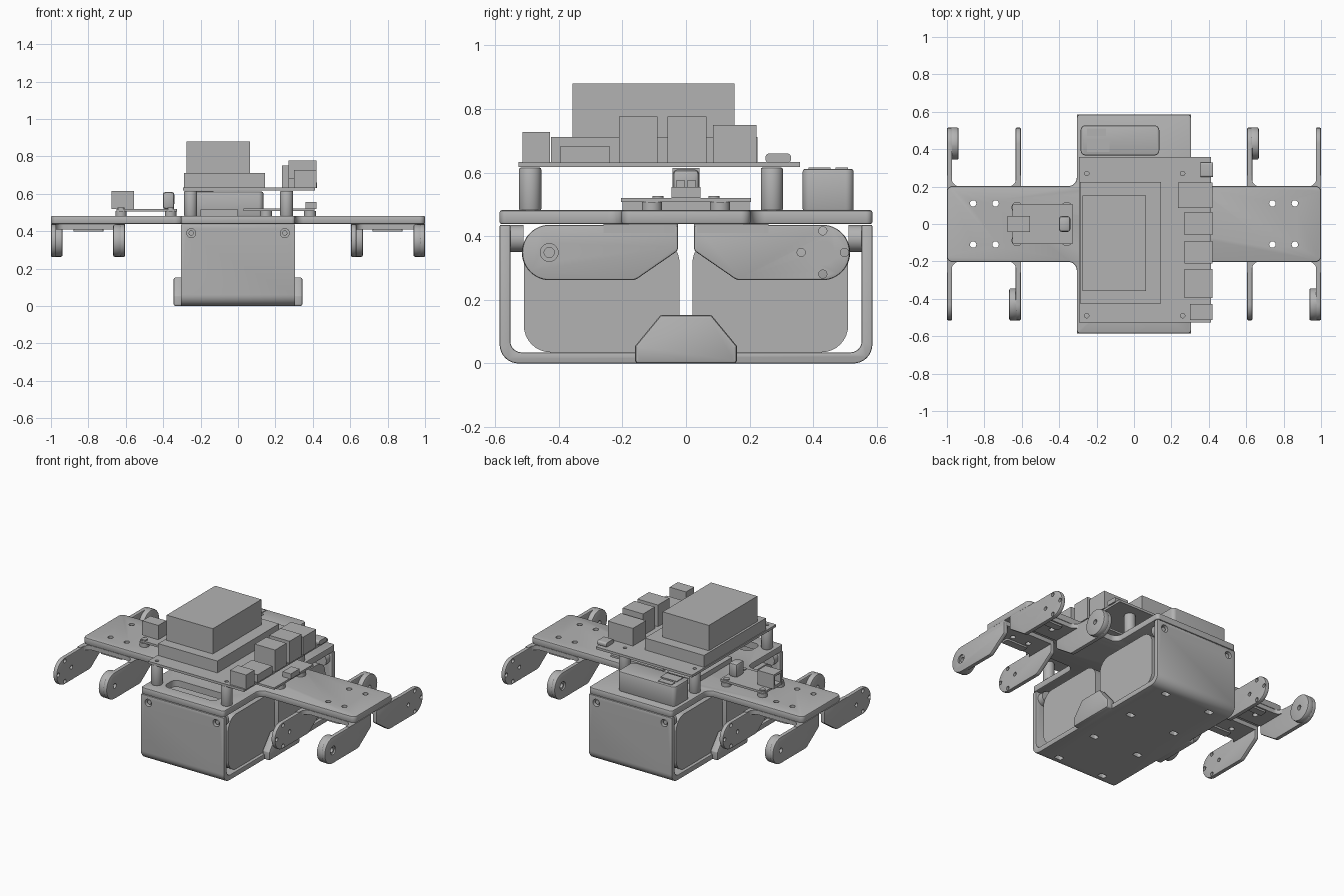
import bpy, bmesh, math
from mathutils import Vector, Matrix

if "Cube" in bpy.data.objects:
    bpy.data.objects.remove(bpy.data.objects["Cube"], do_unlink=True)

grey = bpy.data.materials.new("plain grey")
grey.use_nodes = True
grey.diffuse_color = (0.45, 0.45, 0.45, 1)
grey.node_tree.nodes["Principled BSDF"].inputs["Base Color"].default_value = grey.diffuse_color


def finish(bm, name):
    bmesh.ops.recalc_face_normals(bm, faces=bm.faces)
    mesh = bpy.data.meshes.new(name)
    bm.to_mesh(mesh)
    bm.free()
    mesh.materials.append(grey)
    obj = bpy.data.objects.new(name, mesh)
    bpy.context.collection.objects.link(obj)
    return obj


def rounded(corners, radii, steps=8):
    """Outline with an arc at every corner, convex or concave."""
    if not isinstance(radii, (list, tuple)):
        radii = [radii] * len(corners)
    pts, n = [], len(corners)
    for i, r in enumerate(radii):
        p = Vector(corners[i])
        u = (Vector(corners[i - 1]) - p).normalized()
        v = (Vector(corners[(i + 1) % n]) - p).normalized()
        if r <= 0:
            pts.append(p)
            continue
        half = u.angle(v) / 2
        centre = p + (u + v).normalized() * r / math.sin(half)
        start = p + u * r / math.tan(half) - centre
        turn = math.pi - 2 * half
        if u.x * v.y - u.y * v.x > 0:
            turn = -turn
        for k in range(steps + 1):
            pts.append(centre + Matrix.Rotation(turn * k / steps, 2) @ start)
    return pts


def prism(name, pts, axis, lo, hi):
    """Extrude an outline: (x, y) along z, or (y, z) along x."""
    bm = bmesh.new()
    place = (lambda p, h: (p[0], p[1], h)) if axis == "z" else (lambda p, h: (h, p[0], p[1]))
    face = bm.faces.new([bm.verts.new(place(p, lo)) for p in pts])
    moved = bmesh.ops.extrude_face_region(bm, geom=[face])["geom"]
    step = Vector((0, 0, hi - lo)) if axis == "z" else Vector((hi - lo, 0, 0))
    bmesh.ops.translate(bm, vec=step, verts=[g for g in moved if isinstance(g, bmesh.types.BMVert)])
    return finish(bm, name)


def rect(a0, a1, b0, b1):
    return [(a0, b0), (a1, b0), (a1, b1), (a0, b1)]


def box(name, x0, x1, y0, y1, z0, z1, r=0):
    return prism(name, rounded(rect(x0, x1, y0, y1), r), "z", z0, z1)


def cyl(name, centre, radius, length, axis="z", sides=32):
    bm = bmesh.new()
    bmesh.ops.create_cone(bm, cap_ends=True, segments=sides, radius1=radius, radius2=radius, depth=length)
    turn = {"z": Matrix(), "x": Matrix.Rotation(math.pi / 2, 4, "Y"), "y": Matrix.Rotation(math.pi / 2, 4, "X")}
    bm.transform(Matrix.Translation(centre) @ turn[axis])
    return finish(bm, name)


def apply(obj, mod):
    bpy.context.view_layer.objects.active = obj
    bpy.ops.object.modifier_apply(modifier=mod.name)


def bevel(obj, width):
    mod = obj.modifiers.new("soft edge", "BEVEL")
    mod.width, mod.segments, mod.limit_method = width, 2, "ANGLE"
    mod.angle_limit = math.radians(50)
    apply(obj, mod)
    return obj


def modify(obj, operation, *others):
    for other in others:
        mod = obj.modifiers.new("join", "BOOLEAN")
        mod.operation, mod.object, mod.solver = operation, other, "EXACT"
        apply(obj, mod)
        bpy.data.objects.remove(other, do_unlink=True)
    return obj


SIDES = (-1, 1)
W, D, ARM = 0.306, 0.586, 0.203

# Cross-shaped top plate with arm holes and a cable slot
quarter = [(W, D), (W, ARM), (1, ARM)]
corner_r = [0.02, 0.045, 0.03]
cross = quarter + [(x, -y) for x, y in quarter[::-1]]
cross += [(-x, -y) for x, y in cross]
radii = (corner_r + corner_r[::-1]) * 2
plate = bevel(prism("top_plate", rounded(cross, radii), "z", 0.438, 0.482), 0.007)
holes = [cyl("cutter", (a * x, s * 0.11, 0.45), 0.017, 0.2)
         for a in SIDES for s in SIDES for x in (0.74, 0.86)]
modify(plate, "DIFFERENCE", *holes, box("cutter", -0.2, 0.18, -0.5, -0.38, 0.4, 0.6, 0.04))

# Lower tray bent into a U, with screw holes and floor slots
outer = [(-D, 0.436), (-D, 0), (D, 0), (D, 0.436)]
inner = [(0.552, 0.436), (0.552, 0.035), (-0.552, 0.035), (-0.552, 0.436)]
tray = prism("lower_tray", rounded(outer + inner, [0, 0.06, 0.06, 0, 0, 0.035, 0.035, 0]), "x", -W, W)
bevel(tray, 0.005)
modify(tray, "DIFFERENCE",
       *[cyl("cutter", (a * 0.25, 0, 0.39), 0.024, 1.4, "y") for a in SIDES],
       *[box("cutter", a * 0.17 - 0.026, a * 0.17 + 0.026, y - 0.018, y + 0.018, -0.1, 0.1, 0.012)
         for a in SIDES for y in (-0.5, -0.17, 0.17, 0.5)])
for a in SIDES:
    for s in SIDES:
        cyl("tray_nut", (a * 0.25, s * 0.533, 0.393), 0.042, 0.044, "y")
        cyl("tray_screw", (a * 0.25, s * 0.56, 0.39), 0.014, 0.03, "y")

# Two rounded packs inside the tray
for s in SIDES:
    prism("pack", rounded(rect(s * 0.265 - 0.245, s * 0.265 + 0.245, 0.035, 0.4), 0.085), "x", -0.285, 0.285)

# Clip tabs on the tray sides
tab = [(-0.16, 0), (0.16, 0), (0.16, 0.055), (0.08, 0.152), (-0.08, 0.152), (-0.16, 0.055)]
for a in SIDES:
    bevel(prism("side_tab", rounded(tab, 0.01, 3), "x", *sorted((a * 0.29, a * 0.344))), 0.01)

# Hip brackets: a base under the arm and two hanging ears, one with a bearing boss
ear_corners = [(0.025, 0.436), (0.515, 0.436), (0.515, 0.262), (0.16, 0.262), (0.025, 0.355)]
hub_y, hub_z, thick = 0.43, 0.349, 0.028
for a in SIDES:
    for s in SIDES:
        flange = [(0.605, 0.025), (1, 0.025), (1, 0.26), (0.975, 0.26),
                  (0.975, 0.2), (0.63, 0.2), (0.63, 0.26), (0.605, 0.26)]
        shape = rounded(flange, [0.01, 0.01, 0, 0, 0.045, 0.045, 0, 0])
        base = prism("bracket_base", [(a * x, s * y) for x, y in shape], "z", 0.41, 0.438)
        modify(base, "DIFFERENCE", *[cyl("cutter", (a * x, s * 0.11, 0.42), 0.017, 0.2) for x in (0.74, 0.86)])
        box("bracket_rib", *sorted((a * 0.72, a * 0.88)), *sorted((s * 0.14, s * 0.19)), 0.398, 0.411, 0.01)
        for outside in (True, False):
            face_x, inward = (1, -1) if outside else (0.605, 1)
            shape = [(s * y, z) for y, z in rounded(ear_corners, [0.01, 0.086, 0.086, 0.04, 0.02], 12)]
            ear = prism("bracket_ear", shape, "x", *sorted((a * face_x, a * (face_x + inward * thick))))
            bevel(ear, 0.006)
            hub = Vector((a * face_x, s * hub_y, hub_z))
            if outside == (a * s < 0):
                boss = cyl("bearing_boss", hub + Vector((a * inward * 0.04, 0, 0)), 0.086, 0.044, "x", 48)
                bevel(boss, 0.008)
                modify(ear, "UNION", boss)
                modify(ear, "DIFFERENCE", cyl("cutter", hub, 0.028, 0.02, "x"),
                       cyl("cutter", hub, 0.016, 0.3, "x"))
            else:
                rim = [(0.068, 0), (-0.068, 0), (0, 0.068), (0, -0.068)]
                modify(ear, "DIFFERENCE", cyl("cutter", hub, 0.038, 0.2, "x"),
                       *[cyl("cutter", hub + Vector((0, y, z)), 0.013, 0.2, "x", 16) for y, z in rim])

# Main circuit board on four standoffs
board = box("main_board", -0.295, 0.412, -0.526, 0.358, 0.617, 0.633)
spots = [(x, y) for x in (-0.253, 0.26) for y in (-0.49, 0.27)]
modify(board, "DIFFERENCE", *[cyl("cutter", (x, y, 0.62), 0.012, 0.2) for x, y in spots])
for x, y in spots:
    bevel(cyl("main_standoff", (x, y, 0.548), 0.035, 0.136), 0.006)

# Cooler and connectors on the main board
box("cooler_base", -0.29, 0.145, -0.424, 0.225, 0.63, 0.712)
box("cooler_block", -0.275, 0.065, -0.357, 0.153, 0.71, 0.88)
ports = [(0.235, 0.085, 0.222, 0.75), (0.27, -0.058, 0.065, 0.777), (0.27, -0.21, -0.09, 0.777),
         (0.27, -0.395, -0.24, 0.683), (0.3, -0.514, -0.428, 0.727)]
for x, y0, y1, top in ports:
    box("port", x, 0.42, y0, y1, 0.63, top)
prism("small_port", rounded(rect(0.25, 0.33, 0.63, 0.66), 0.012), "x", 0.355, 0.422)

# Power module on the back of the plate
bevel(box("power_module", -0.285, 0.135, 0.367, 0.527, 0.478, 0.612, 0.025), 0.008)
box("module_label", -0.25, -0.15, 0.47, 0.51, 0.61, 0.616)
box("module_label", -0.25, -0.13, 0.385, 0.455, 0.61, 0.616)

# Sensor board on the right arm
sensor = box("sensor_board", -0.65, -0.325, -0.108, 0.108, 0.506, 0.52, 0.01)
for x in (-0.625, -0.36):
    for y in (-0.088, 0.088):
        cyl("sensor_standoff", (x, y, 0.494), 0.03, 0.028)
        cyl("sensor_screw", (x, y, 0.523), 0.018, 0.008)
socket = box("sensor_socket", -0.675, -0.557, -0.042, 0.042, 0.52, 0.615)
modify(socket, "DIFFERENCE", box("cutter", -0.7, -0.6, -0.03, 0.03, 0.54, 0.6))
plug = box("sensor_plug", -0.402, -0.34, -0.042, 0.042, 0.518, 0.61)
bevel(plug, 0.015)
modify(plug, "DIFFERENCE", box("cutter", -0.36, -0.3, -0.03, 0.03, 0.53, 0.545),
       *[box("cutter", -0.36, -0.3, *sorted((s * 0.005, s * 0.03)), 0.555, 0.575) for s in SIDES])

# Driver board under the main board
box("driver_board", 0.03, 0.41, -0.205, 0.205, 0.508, 0.521)
for x in (0.15, 0.385):
    for s in SIDES:
        cyl("driver_standoff", (x, s * 0.107, 0.494), 0.032, 0.028)
box("driver_socket", 0.36, 0.42, -0.045, 0.045, 0.52, 0.555)
box("driver_block", -0.2, 0.0, -0.2, 0.2, 0.48, 0.515)

for obj in bpy.context.scene.objects:
    obj.select_set(obj.type == "MESH")
bpy.ops.object.shade_smooth_by_angle(angle=math.radians(30))
